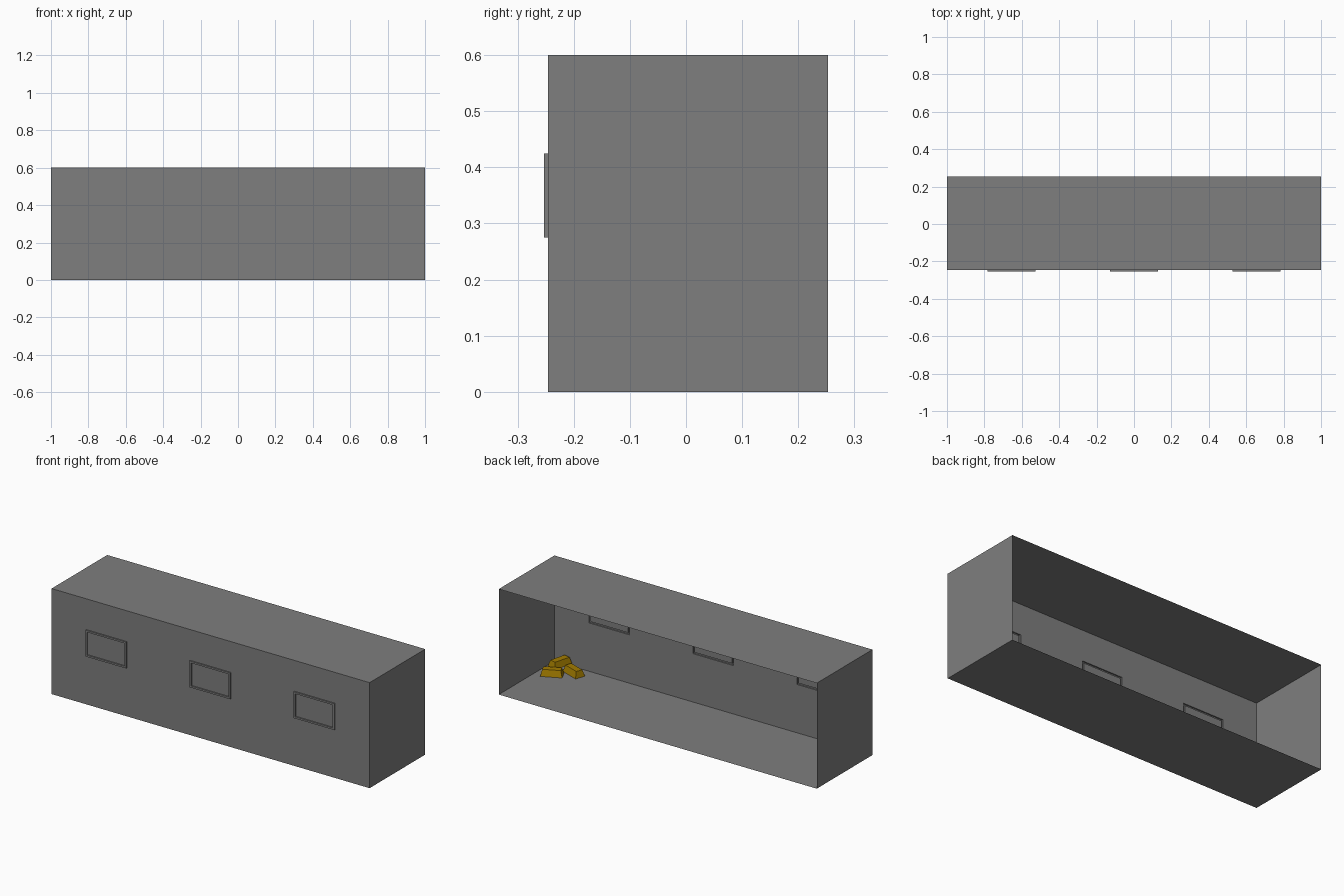
import bpy
import bmesh
from math import radians
from mathutils import Matrix, Vector

cube = bpy.data.objects.get("Cube")
if cube:
    bpy.data.objects.remove(cube, do_unlink=True)


def make_material(name, colour):
    mat = bpy.data.materials.new(name)
    mat.use_nodes = True
    mat.diffuse_color = (*colour, 1)
    mat.node_tree.nodes["Principled BSDF"].inputs["Base Color"].default_value = (*colour, 1)
    return mat


GREY = make_material("grey wall", (0.21, 0.21, 0.21))
GOLD = make_material("gold", (0.36, 0.20, 0.0))

FRONT, BACK, TOP = -0.246, 0.2535, 0.6
RIM_DEPTH, RIM_WIDTH = 0.0075, 0.014


def add_object(name, bm, mat):
    mesh = bpy.data.meshes.new(name)
    bm.to_mesh(mesh)
    bm.free()
    mesh.materials.append(mat)
    obj = bpy.data.objects.new(name, mesh)
    bpy.context.collection.objects.link(obj)
    return obj


def quad(bm, *corners):
    return bm.faces.new([bm.verts.new(c) for c in corners])


# Shell: thin floor, roof and ends, open at the back
bm = bmesh.new()
for z in (0, TOP):
    face = quad(bm, (-1, FRONT, z), (1, FRONT, z), (1, BACK, z), (-1, BACK, z))
    if z == 0:
        face.normal_flip()
for x in (-1, 1):
    face = quad(bm, (x, FRONT, 0), (x, BACK, 0), (x, BACK, TOP), (x, FRONT, TOP))
    if x < 0:
        face.normal_flip()
add_object("floor_roof_and_ends", bm, GREY)

# Front wall: a grid of panels, three of which become rimmed windows
bm = bmesh.new()
centres = (-0.655, 0, 0.655)
half_width = 0.128
xs = [-1] + [c + s * half_width for c in centres for s in (-1, 1)] + [1]
zs = [0, 0.275, 0.425, TOP]
grid = [[bm.verts.new((x, FRONT, z)) for x in xs] for z in zs]
windows = []
for row in range(len(zs) - 1):
    for col in range(len(xs) - 1):
        a, b = grid[row], grid[row + 1]
        face = bm.faces.new((a[col], a[col + 1], b[col + 1], b[col]))
        if row == 1 and col % 2 == 1:
            windows.append(face)
bm.normal_update()
for window in windows:
    rim = bmesh.ops.inset_individual(bm, faces=[window], thickness=RIM_WIDTH)["faces"]
    raised = bmesh.ops.extrude_face_region(bm, geom=rim)["geom"]
    verts = [v for v in raised if isinstance(v, bmesh.types.BMVert)]
    bmesh.ops.translate(bm, verts=verts, vec=(0, -RIM_DEPTH, 0))
    bmesh.ops.delete(bm, geom=[f for f in rim if f.is_valid], context="FACES_ONLY")
add_object("front_wall_with_windows", bm, GREY)


# Tapered gold bars piled in both front corners
def add_bar(name, location, turn, tilt=0):
    bm = bmesh.new()
    bmesh.ops.create_cube(bm, size=1)
    for v in bm.verts:
        taper = Vector((0.84, 0.62)) if v.co.z > 0 else Vector((1, 1))
        v.co = (v.co.x * 0.115 * taper.x, v.co.y * 0.06 * taper.y, (v.co.z + 0.5) * 0.036)
    bm.transform(Matrix.Translation(location) @ Matrix.Rotation(radians(turn), 4, "Z")
                 @ Matrix.Rotation(radians(tilt), 4, "Y"))
    add_object(name, bm, GOLD)


for side, sign in (("left", 1), ("right", -1)):
    add_bar(side + "_bar_outer", (sign * 0.912, -0.10, 0.001), sign * 25)
    add_bar(side + "_bar_inner", (sign * 0.828, -0.175, 0.001), sign * -20)
    add_bar(side + "_bar_top", (sign * 0.92, -0.182, 0.024), sign * 75)
